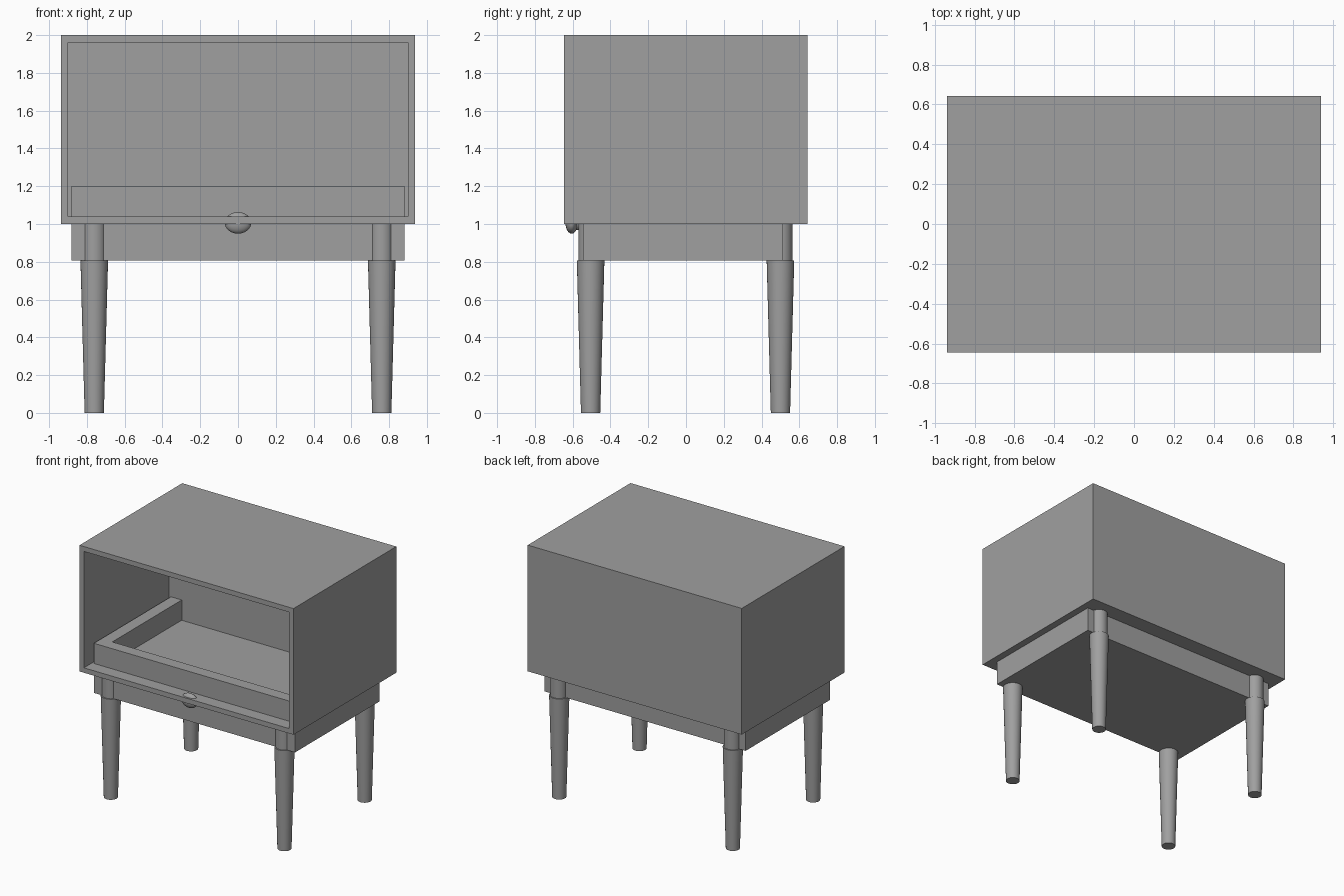
import bpy
import bmesh
from mathutils import Matrix, Vector

default = bpy.data.objects.get("Cube")
if default:
    bpy.data.objects.remove(default, do_unlink=True)

GREY = (0.35, 0.35, 0.35, 1.0)
grey = bpy.data.materials.new("neutral grey")
grey.use_nodes = True
grey.diffuse_color = GREY
grey.node_tree.nodes["Principled BSDF"].inputs["Base Color"].default_value = GREY


def make_object(name, bm, smooth=False):
    bmesh.ops.recalc_face_normals(bm, faces=bm.faces)
    mesh = bpy.data.meshes.new(name)
    bm.to_mesh(mesh)
    bm.free()
    mesh.materials.append(grey)
    obj = bpy.data.objects.new(name, mesh)
    bpy.context.collection.objects.link(obj)
    if smooth:
        bpy.ops.object.select_all(action="DESELECT")
        obj.select_set(True)
        bpy.context.view_layer.objects.active = obj
        bpy.ops.object.shade_smooth_by_angle()
    return obj


def box_mesh(low, high):
    low, high = Vector(low), Vector(high)
    bm = bmesh.new()
    bmesh.ops.create_cube(bm, size=1, matrix=Matrix.Translation((low + high) / 2)
                          @ Matrix.Diagonal((high - low).to_4d()))
    return bm


def cone(bm, r_low, r_high, z_low, z_high):
    bmesh.ops.create_cone(bm, cap_ends=True, segments=32, radius1=r_low, radius2=r_high,
                          depth=z_high - z_low,
                          matrix=Matrix.Translation((0, 0, (z_low + z_high) / 2)))


# Cabinet shell: the front face is inset and pushed back to form the open niche
WALL, FRONT, NICHE_BACK = 0.055, -0.645, 0.42
bm = box_mesh((-0.938, FRONT, 1.0), (0.938, 0.642, 2.0))
bm.normal_update()
face = min(bm.faces, key=lambda f: f.calc_center_median().y)
bmesh.ops.inset_region(bm, faces=[face], thickness=WALL)
niche = bmesh.ops.extrude_face_region(bm, geom=[face])
verts = [g for g in niche["geom"] if isinstance(g, bmesh.types.BMVert)]
bmesh.ops.translate(bm, verts=verts, vec=(0, NICHE_BACK - FRONT, 0))
if face.is_valid:
    bmesh.ops.delete(bm, geom=[face], context="FACES_ONLY")
make_object("cabinet_shell", bm)

# Drawer body hanging below the cabinet
X, Y0, Y1, RIM = 0.882, -0.545, 0.513, 0.095
make_object("drawer_body", box_mesh((-X, Y0, 0.807), (X, Y1, 1.01)))

# Drawer rim standing inside the niche: one U-shaped wall
LOW, TOP = 1.04, 1.2
bm = bmesh.new()
outline = [(-X, NICHE_BACK), (-X, Y0), (X, Y0), (X, NICHE_BACK),
           (X - RIM, NICHE_BACK), (X - RIM, Y0 + RIM), (RIM - X, Y0 + RIM), (RIM - X, NICHE_BACK)]
base = bm.faces.new([bm.verts.new((x, y, LOW)) for x, y in outline])
wall = bmesh.ops.extrude_face_region(bm, geom=[base])
verts = [g for g in wall["geom"] if isinstance(g, bmesh.types.BMVert)]
bmesh.ops.translate(bm, verts=verts, vec=(0, 0, TOP - LOW))
make_object("drawer_rim", bm)

# Tapered round legs with a slimmer shank against the drawer body
for end, y in (("front", -0.505), ("back", 0.5)):
    for side, x in (("left", 0.761), ("right", -0.761)):
        bm = bmesh.new()
        cone(bm, 0.051, 0.073, 0, 0.807)
        cone(bm, 0.064, 0.064, 0.8, 1.01)
        leg = make_object(f"{end}_{side}_leg", bm, smooth=True)
        leg.location = (x, y, 0)

# Flattened oval knob and its stem
bm = bmesh.new()
bmesh.ops.create_uvsphere(bm, u_segments=32, v_segments=16, radius=1,
                          matrix=Matrix.Translation((0, -0.605, 1.006))
                          @ Matrix.Diagonal((0.07, 0.033, 0.057, 1)))
make_object("drawer_knob", bm, smooth=True)
bm = bmesh.new()
cone(bm, 0.03, 0.03, 0, 0.06)
bmesh.ops.transform(bm, verts=bm.verts,
                    matrix=Matrix.Translation((0, Y0, 0.997)) @ Matrix.Rotation(1.5708, 4, "X"))
make_object("knob_stem", bm, smooth=True)
